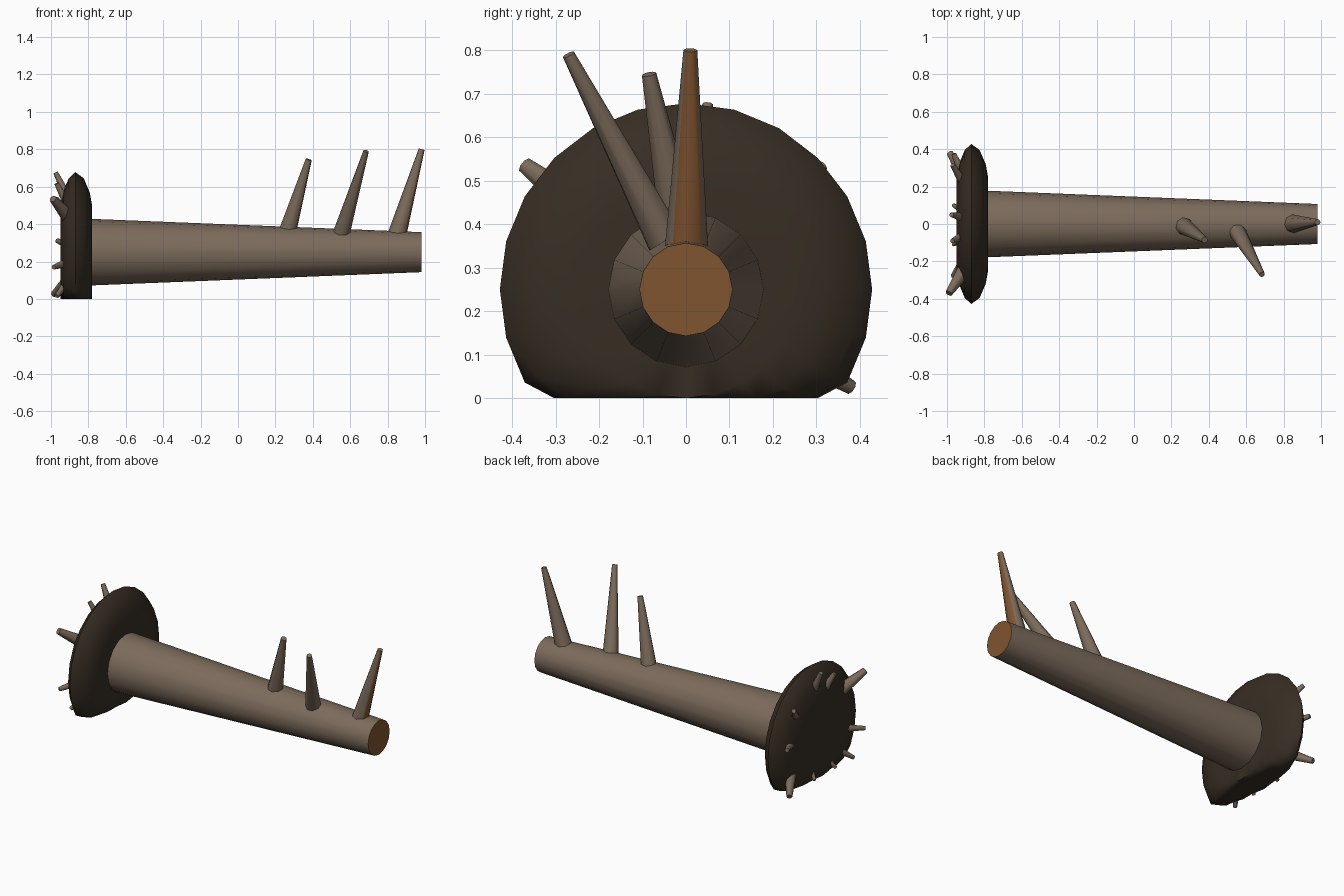
import bpy, bmesh, math
from mathutils import Vector

cube = bpy.data.objects.get("Cube")
if cube:
    bpy.data.objects.remove(cube, do_unlink=True)

AXIS_Z = 0.25  # height of the trunk's centre line


def material(name, color):
    m = bpy.data.materials.new(name)
    m.use_nodes = True
    m.diffuse_color = (*color, 1)
    m.node_tree.nodes["Principled BSDF"].inputs["Base Color"].default_value = (*color, 1)
    return m


bark = material("bark_brown", (0.20, 0.147, 0.105))
wood = material("cut_wood", (0.22, 0.09, 0.03))
soil = material("dark_soil", (0.038, 0.027, 0.017))


def finish(name, bm, mats, angle=40):
    bmesh.ops.recalc_face_normals(bm, faces=bm.faces)
    mesh = bpy.data.meshes.new(name)
    bm.to_mesh(mesh)
    bm.free()
    obj = bpy.data.objects.new(name, mesh)
    bpy.context.collection.objects.link(obj)
    for m in mats:
        mesh.materials.append(m)
    bpy.ops.object.select_all(action="DESELECT")
    obj.select_set(True)
    bpy.context.view_layer.objects.active = obj
    bpy.ops.object.shade_smooth_by_angle(angle=math.radians(angle))
    return obj


def taper(name, start, end, r1, r2, sides=8, wood_above=None):
    """Tapered limb between two points; faces turned to +x may be cut wood."""
    start, end = Vector(start), Vector(end)
    axis = end - start
    bm = bmesh.new()
    bmesh.ops.create_cone(bm, cap_ends=True, segments=sides, radius1=r1,
                          radius2=r2, depth=axis.length)
    turn = axis.to_track_quat("Z", "Y").to_matrix()
    bmesh.ops.rotate(bm, verts=bm.verts, matrix=turn)
    bmesh.ops.translate(bm, verts=bm.verts, vec=(start + end) / 2)
    bm.normal_update()
    if wood_above is not None:
        for f in bm.faces:
            f.material_index = int(f.normal.x > wood_above)
    return finish(name, bm, [bark, wood], 50)


# Trunk with a sawn end
taper("trunk", (-0.86, 0, AXIS_Z), (0.98, 0, AXIS_Z), 0.181, 0.107, 16, 0.9)

# Broken branches on top; the last one is split open towards the sawn end
taper("inner_branch", (0.25, 0, 0.31), (0.378, -0.085, 0.745), 0.052, 0.017)
taper("middle_branch", (0.535, -0.01, 0.29), (0.685, -0.27, 0.79), 0.05, 0.015)

bm_branch = taper("outer_branch", (0.835, 0, 0.29), (0.982, 0.01, 0.80),
                  0.054, 0.016, 8, None)
# Turn its flat sides square to the trunk and mark the split side
for f in bm_branch.data.polygons:
    f.material_index = int(f.normal.x > 0.5)

# Root plate: lathed soil disc, flattened where it rests on the ground
profile = [(-0.95, 0.15), (-0.948, 0.25), (-0.932, 0.33), (-0.905, 0.395),
           (-0.87, 0.428), (-0.825, 0.395), (-0.793, 0.32), (-0.78, 0.25),
           (-0.785, 0.12)]
SEGMENTS = 24
bm = bmesh.new()
rings = []
for x, r in profile:
    ring = []
    for i in range(SEGMENTS):
        a = math.tau * i / SEGMENTS
        z = max(0, AXIS_Z + r * math.sin(a))
        ring.append(bm.verts.new((x, r * math.cos(a), z)))
    rings.append(ring)
for r1, r2 in zip(rings, rings[1:]):
    for i in range(SEGMENTS):
        j = (i + 1) % SEGMENTS
        bm.faces.new((r1[i], r1[j], r2[j], r2[i]))
bm.faces.new(rings[0])
bm.faces.new(rings[-1])
finish("root_plate", bm, [soil], 60)

# Root stubs fanning out of the plate: tip (x, y, height from axis), thickness
roots = [
    (-0.975, 0.05, 0.425, 1.0), (-0.97, -0.09, 0.367, 1.0),
    (-0.99, -0.37, 0.285, 1.5), (-0.97, 0.315, 0.285, 1.0),
    (-0.985, -0.37, -0.08, 1.0), (-0.965, 0.375, 0.06, 1.0),
    (-0.97, -0.28, -0.235, 0.9), (-0.965, -0.11, -0.235, 0.8),
    (-0.965, 0.10, -0.235, 0.8), (-0.985, 0.38, -0.225, 1.3),
]
for n, (x, y, h, k) in enumerate(roots, 1):
    taper(f"root_{n}", (-0.905, y * 0.66, AXIS_Z + h * 0.66),
          (x, y, AXIS_Z + h), 0.026 * k, 0.013 * k)
